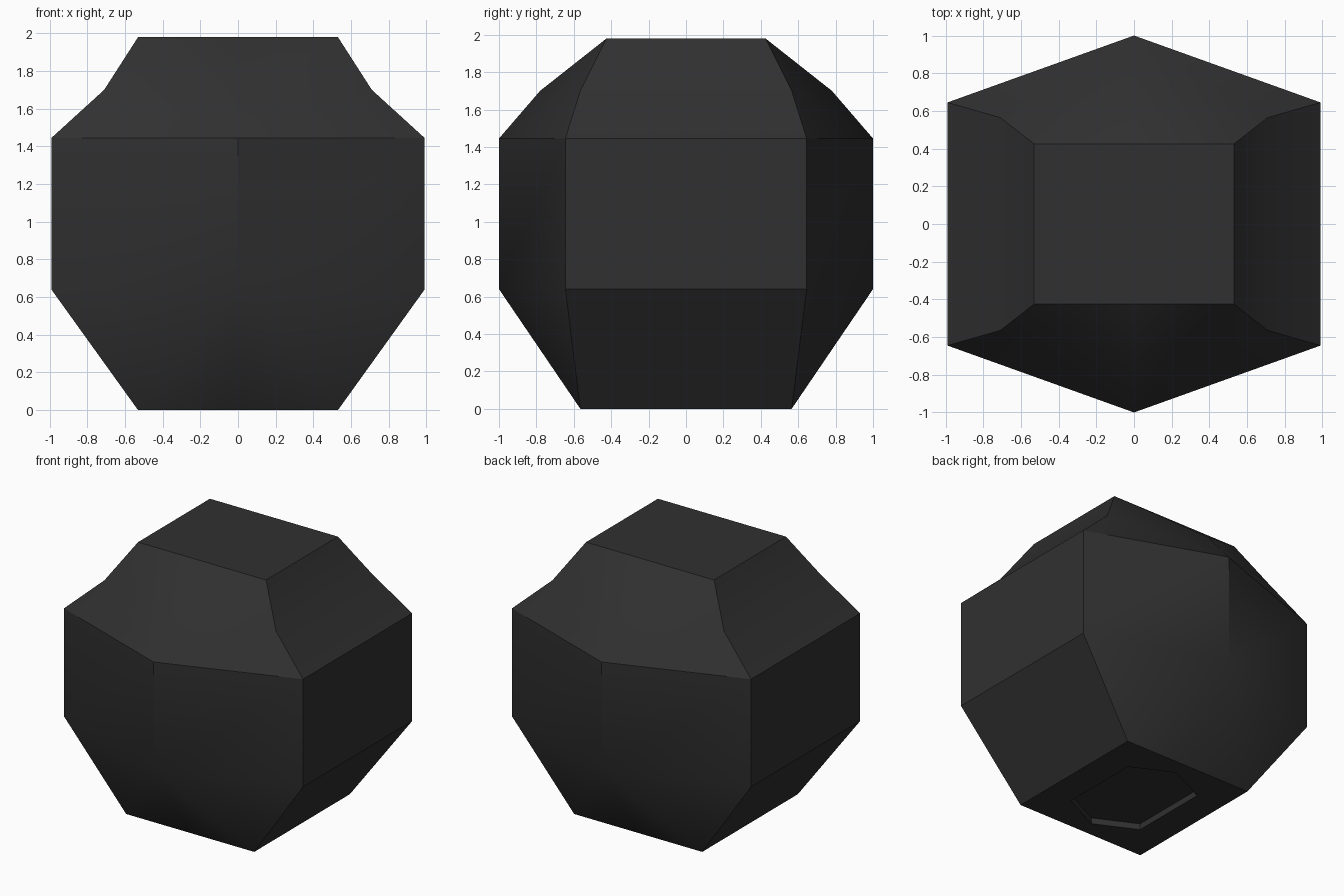
import bpy
import bmesh

cube = bpy.data.objects.get("Cube")
if cube:
    bpy.data.objects.remove(cube, do_unlink=True)

# Dark stone colour
stone = bpy.data.materials.new("charcoal_stone")
stone.use_nodes = True
colour = (0.03, 0.03, 0.03, 1)
stone.diffuse_color = colour
stone.node_tree.nodes["Principled BSDF"].inputs["Base Color"].default_value = colour

# Six-sided cross-sections: half width, half depth at sides, half depth at centre, height
SECTIONS = [
    (0.305, 0.30, 0.45, 0.045),   # recess floor
    (0.305, 0.30, 0.45, 0.0),     # recess rim
    (0.53, 0.565, 0.565, 0.0),    # base
    (0.99, 0.645, 1.0, 0.64),     # lower belt
    (0.99, 0.645, 1.0, 1.445),    # upper belt
    (0.71, 0.565, 0.78, 1.70),    # shoulder
    (0.53, 0.425, 0.425, 1.98),   # crown
]


def make_ring(bm, x, y, c, z):
    points = [(0, -c), (x, -y), (x, y), (0, c), (-x, y), (-x, -y)]
    return [bm.verts.new((px, py, z)) for px, py in points]


def bridge(bm, low, high, split_from):
    """Join two rings; split the front and back panels from the chosen ring's centre point."""
    for i in range(6):
        j = (i + 1) % 6
        a, b, c, d = low[i], low[j], high[j], high[i]
        if split_from is None or i in (1, 4):
            bm.faces.new((a, b, c, d))
        elif (split_from == "low") == (i in (0, 3)):
            bm.faces.new((a, b, c))
            bm.faces.new((a, c, d))
        else:
            bm.faces.new((a, b, d))
            bm.faces.new((b, c, d))


# Faceted body with a shallow recess underneath
bm = bmesh.new()
rings = [make_ring(bm, *s) for s in SECTIONS]
splits = [None, None, "high", None, "low", "low"]
for low, high, split in zip(rings, rings[1:], splits):
    bridge(bm, low, high, split)
bm.faces.new(rings[0][::-1])
bm.faces.new(rings[-1])
bmesh.ops.recalc_face_normals(bm, faces=bm.faces)

mesh = bpy.data.meshes.new("rock_body")
bm.to_mesh(mesh)
bm.free()
mesh.materials.append(stone)
rock = bpy.data.objects.new("rock_body", mesh)
bpy.context.collection.objects.link(rock)

# Soft shading inside panels, crisp main edges
bpy.context.view_layer.objects.active = rock
rock.select_set(True)
bpy.ops.object.shade_smooth_by_angle()
